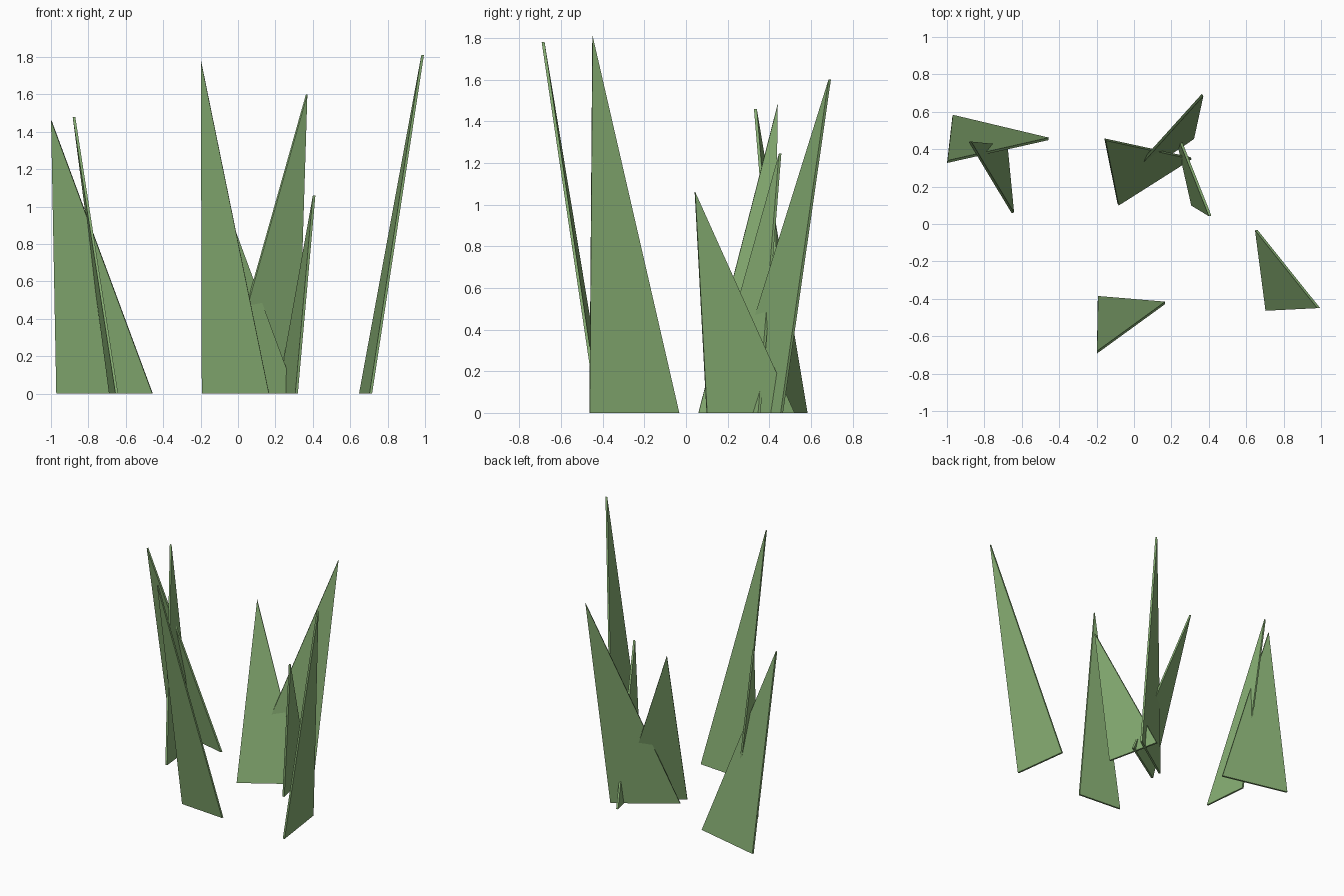
import bpy, bmesh
from mathutils import Vector

if "Cube" in bpy.data.objects:
    bpy.data.objects.remove(bpy.data.objects["Cube"])

green = bpy.data.materials.new("grass_green")
green.diffuse_color = (0.24, 0.42, 0.17, 1)
green.use_nodes = True
green.node_tree.nodes["Principled BSDF"].inputs["Base Color"].default_value = green.diffuse_color
THICK = 0.014


def blade(name, base_a, base_b, tip):
    """Thin triangular slab with its base edge on the ground."""
    a, b, t = Vector((*base_a, 0)), Vector((*base_b, 0)), Vector(tip)
    edge = (b - a).normalized()
    half = Vector((-edge.y, edge.x, 0)) * THICK / 2
    bm = bmesh.new()
    front = bm.faces.new([bm.verts.new(p - half) for p in (a, b, t)])
    ext = bmesh.ops.extrude_face_region(bm, geom=[front], use_keep_orig=True)
    moved = [v for v in ext["geom"] if isinstance(v, bmesh.types.BMVert)]
    bmesh.ops.translate(bm, verts=moved, vec=half * 2)
    bmesh.ops.recalc_face_normals(bm, faces=bm.faces)
    mesh = bpy.data.meshes.new(name)
    bm.to_mesh(mesh)
    bm.free()
    mesh.materials.append(green)
    obj = bpy.data.objects.new(name, mesh)
    bpy.context.collection.objects.link(obj)


# Base corners on the ground, then the leaning tip
blades = [
    # left cluster
    ((-0.97, 0.577), (-0.457, 0.455), (-0.998, 0.333, 1.46)),
    ((-0.648, 0.06), (-0.683, 0.42), (-0.877, 0.44), 1.48),
    # front and right singles
    ((-0.193, -0.392), (0.166, -0.422), (-0.198, -0.686, 1.78)),
    ((0.654, -0.033), (0.71, -0.463), (0.987, -0.449, 1.81)),
    # back cluster
    ((-0.085, 0.19), (0.317, 0.46), (0.367, 0.69, 1.60)),
    ((0.313, 0.10), (0.218, 0.52), (0.407, 0.043, 1.06)),
    ((-0.085, 0.105), (0.305, 0.352), (-0.155, 0.452, 1.245)),
]
for i, (a, b, *tip) in enumerate(blades, 1):
    tip = tip[0] if len(tip) == 1 else (*tip[0], tip[1])
    blade(f"grass_blade_{i}", a, b, tip)
